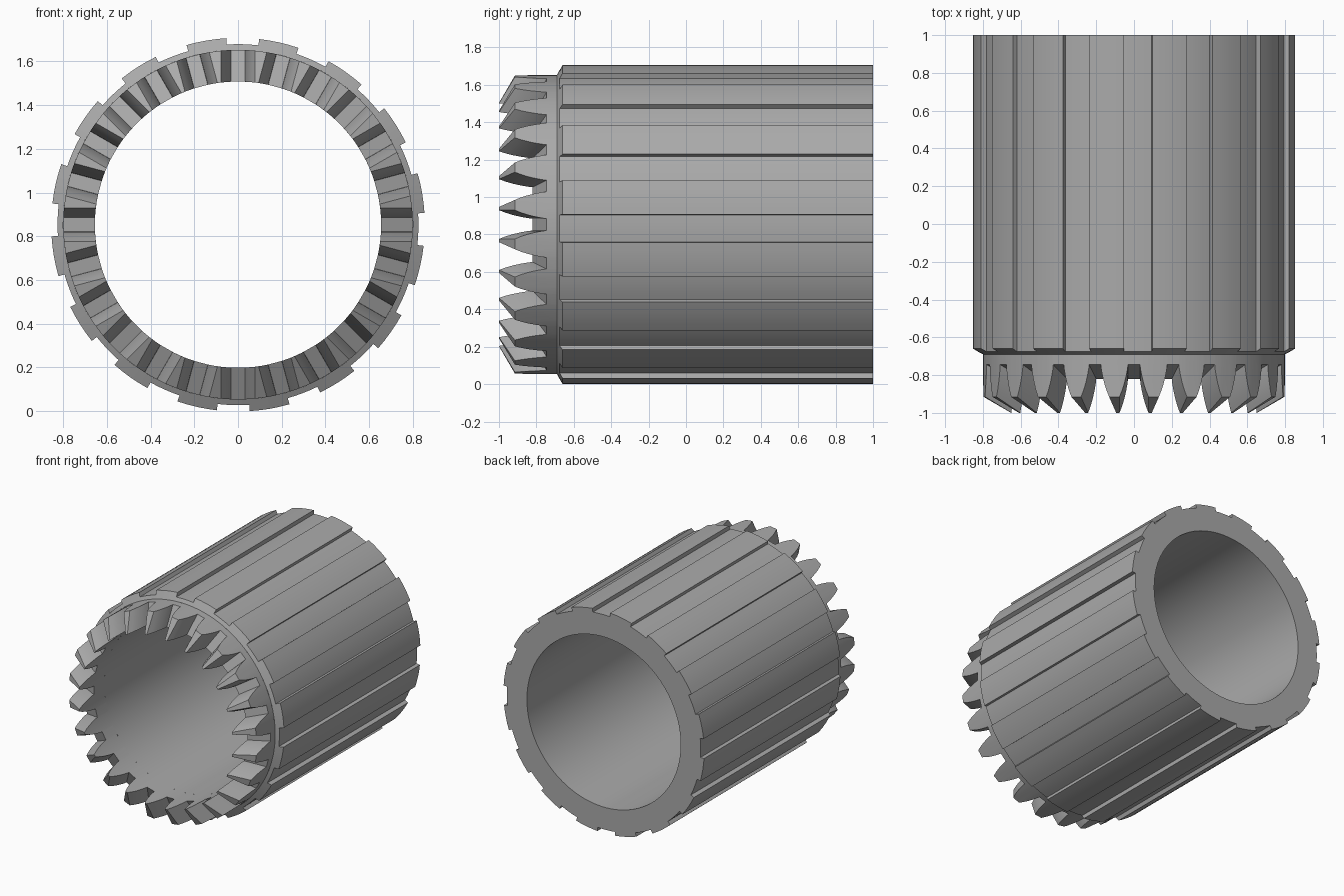
import bpy, bmesh
from math import radians, cos, sin, asin

CENTRE_Z = 0.853
BORE, COLLAR, GROOVE, RIDGE = 0.655, 0.80, 0.826, 0.855
SHOULDER, BACK = -0.69, 1.0
SPLINES, TEETH = 16, 24

if "Cube" in bpy.data.objects:
    bpy.data.objects.remove(bpy.data.objects["Cube"])

grey = bpy.data.materials.new("steel grey")
grey.use_nodes = True
colour = (0.40, 0.40, 0.40, 1)
grey.diffuse_color = colour
grey.node_tree.nodes["Principled BSDF"].inputs["Base Color"].default_value = colour


def polar(radius, angle, y):
    return (radius * cos(angle), y, CENTRE_Z + radius * sin(angle))


def loft(name, rings):
    """Join successive closed rings of points with quads."""
    bm = bmesh.new()
    loops = [[bm.verts.new(p) for p in ring] for ring in rings]
    count = len(loops[0])
    for a, b in zip(loops, loops[1:]):
        for i in range(count):
            j = (i + 1) % count
            bm.faces.new((a[i], a[j], b[j], b[i]))
    bmesh.ops.remove_doubles(bm, verts=bm.verts, dist=1e-5)
    bmesh.ops.recalc_face_normals(bm, faces=bm.faces)
    # The bore is the innermost wall, so its normals must point at the axis
    probe = min(bm.faces, key=lambda f: f.calc_center_median().x ** 2
                + (f.calc_center_median().z - CENTRE_Z) ** 2)
    c = probe.calc_center_median()
    if probe.normal.x * c.x + probe.normal.z * (c.z - CENTRE_Z) > 0:
        bmesh.ops.reverse_faces(bm, faces=bm.faces)
    mesh = bpy.data.meshes.new(name)
    bm.to_mesh(mesh)
    bm.free()
    mesh.materials.append(grey)
    obj = bpy.data.objects.new(name, mesh)
    bpy.context.collection.objects.link(obj)
    bpy.ops.object.select_all(action='DESELECT')
    obj.select_set(True)
    bpy.context.view_layer.objects.active = obj
    bpy.ops.object.shade_smooth_by_angle(angle=radians(18))
    return obj


# Splined sleeve: raised ridges and shallow grooves around a plain bore
ridge_start, ridge_width, pitch = 3.6, 12.4, 360 / SPLINES
section = []
for k in range(SPLINES):
    start = ridge_start + k * pitch
    for i in range(5):
        section.append((RIDGE, radians(start + ridge_width * i / 4)))
    for i in range(5):
        gap = pitch - ridge_width
        section.append((GROOVE, radians(start + ridge_width + gap * i / 4)))


def chamfer_y(radius):
    return SHOULDER + 0.03 * (radius - COLLAR) / (RIDGE - COLLAR)


loft("splined_sleeve", [
    [polar(COLLAR, a, SHOULDER) for r, a in section],
    [polar(r, a, chamfer_y(r)) for r, a in section],
    [polar(r, a, BACK) for r, a in section],
    [polar(BORE, a, BACK) for r, a in section],
    [polar(BORE, a, SHOULDER) for r, a in section],
])

# Toothed collar: straight-sided gaps with curved flanks and a sloping crown
flank = [(0.077, 1), (0.063, 0.8), (0.051, 0.58), (0.041, 0.34), (0.034, 0.12), (0.032, 0)]
gap_outline = [(-w, t) for w, t in flank] + [(w, t) for w, t in reversed(flank)]


def crown(radius, root_y, tip_y):
    return [polar(radius, radians(360 * k / TEETH) + asin(w / radius),
                  root_y + (tip_y - root_y) * t)
            for k in range(TEETH) for w, t in gap_outline]


outer = crown(COLLAR, -0.745, -0.915)
inner = crown(BORE, -0.82, -1.0)
loft("toothed_collar", [
    [(x, SHOULDER, z) for x, y, z in outer],
    outer,
    inner,
    [(x, SHOULDER, z) for x, y, z in inner],
])
